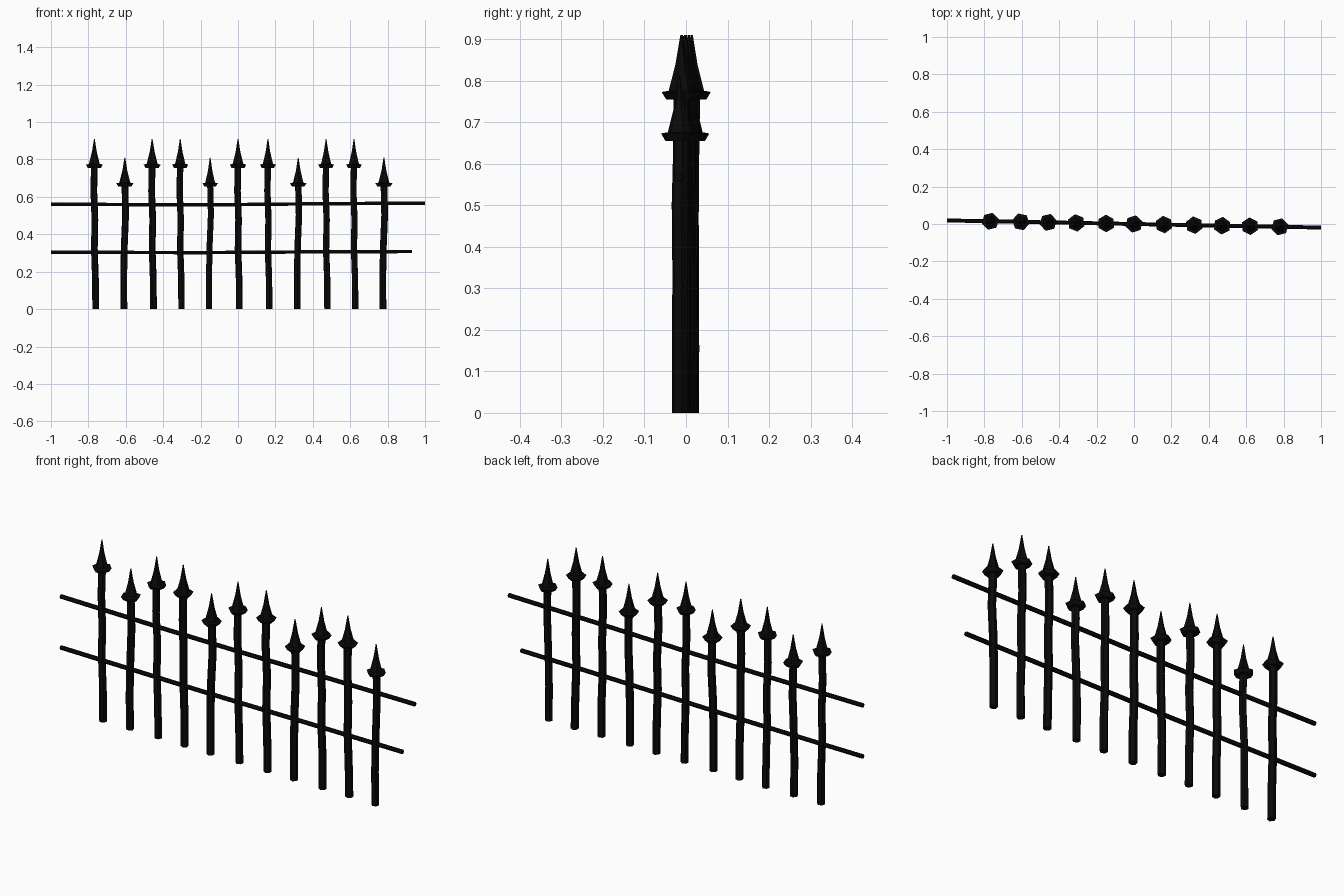
import bpy, bmesh, math, random
from mathutils import Vector

if "Cube" in bpy.data.objects:
    bpy.data.objects.remove(bpy.data.objects["Cube"])

random.seed(4)
iron = bpy.data.materials.new("black_iron")
iron.diffuse_color = (0.003, 0.003, 0.003, 1)
iron.use_nodes = True
iron.node_tree.nodes["Principled BSDF"].inputs["Base Color"].default_value = iron.diffuse_color
SLOPE = -0.019  # the fence line turns slightly in plan


def loft(name, rings):
    """Join rings of points into a closed, flat-shaded solid."""
    bm = bmesh.new()
    loops = [[bm.verts.new(p) for p in ring] for ring in rings]
    n = len(loops[0])
    for a, b in zip(loops, loops[1:]):
        for i in range(n):
            j = (i + 1) % n
            bm.faces.new((a[i], a[j], b[j], b[i]))
    bm.faces.new(loops[0][::-1])
    bm.faces.new(loops[-1])
    bmesh.ops.recalc_face_normals(bm, faces=bm.faces)
    me = bpy.data.meshes.new(name)
    bm.to_mesh(me)
    bm.free()
    me.materials.append(iron)
    ob = bpy.data.objects.new(name, me)
    bpy.context.collection.objects.link(ob)


def hex_z(x, y, z, r, rot):
    return [Vector((x + r * math.cos(rot + i * math.pi / 3),
                    y + r * math.sin(rot + i * math.pi / 3), z)) for i in range(6)]


def hex_x(x, z, r):
    return [Vector((x, SLOPE * x + r * math.cos(i * math.pi / 3),
                    z + r * math.sin(i * math.pi / 3))) for i in range(6)]


# uneven hand-forged sway: fraction of shaft height, x offset
SWAY_TALL = [(0, .007), (.2, .006), (.42, 0), (.62, .003), (.82, -.003), (1, 0)]
SWAY_SHORT = [(0, -.005), (.25, -.006), (.5, -.003), (.75, .004), (.9, .002), (1, 0)]
# spear head: height below the tip, radius
HEAD = [(.155, .014), (.155, .036), (.137, .047), (.134, .030), (.07, .0135), (0, .002)]

posts = [(-.768, 1), (-.605, 0), (-.459, 1), (-.309, 1), (-.149, 0), (0, 1),
         (.16, 1), (.322, 0), (.471, 1), (.62, 1), (.78, 0)]

for k, (x, tall) in enumerate(posts, 1):
    y = SLOPE * x
    top = .91 if tall else .81
    rot = random.uniform(0, math.pi / 3)
    shaft = top - .14
    # shaft
    loft(f"post_{k}", [hex_z(x + dx, y + random.uniform(-.002, .002), f * shaft,
                             .0185, rot)
                       for f, dx in (SWAY_TALL if tall else SWAY_SHORT)])
    # pointed finial with flared brim
    loft(f"spear_head_{k}", [hex_z(x, y, top - d, r, rot) for d, r in HEAD])

# horizontal rails
loft("upper_rail", [hex_x(x, z, .0105) for x, z in
                    [(-1, .561), (-.4, .558), (0, .559), (.4, .563), (1, .567)]])
loft("lower_rail", [hex_x(x, z, .0105) for x, z in
                    [(-1, .304), (-.2, .302), (.4, .306), (.93, .308)]])
